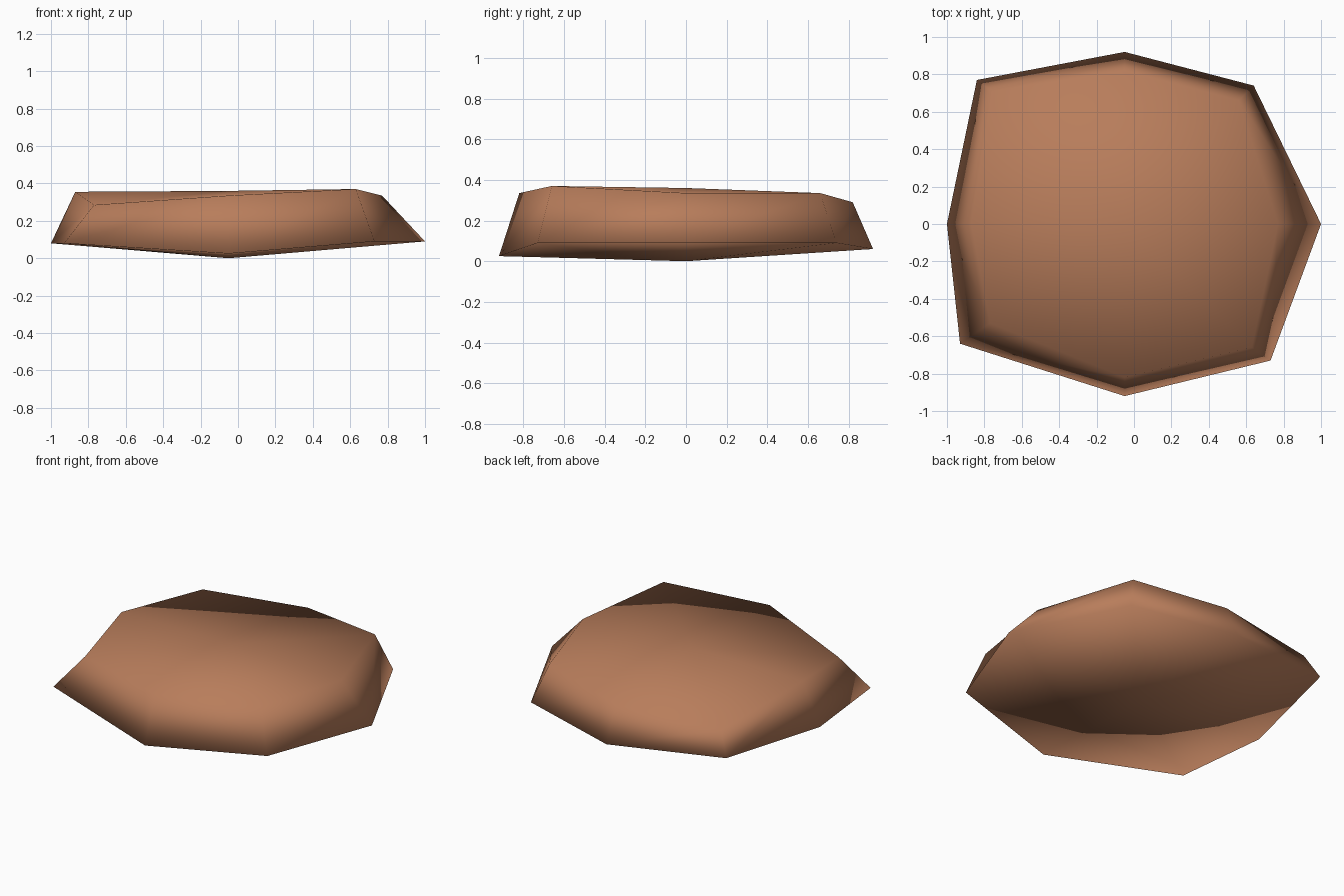
import bpy, bmesh

if "Cube" in bpy.data.objects:
    bpy.data.objects.remove(bpy.data.objects["Cube"])

# Bottom and top rims of the stone, counter-clockwise from +x
BOTTOM = [(1, 0, .09), (.64, .74, .09), (-.05, .92, .06), (-.84, .77, .12),
          (-1, 0, .08), (-.93, -.64, .08), (-.05, -.92, .025), (.73, -.73, .09)]
TOP = [(.77, 0, .335), (.56, .66, .335), (-.05, .82, .29), (-.76, .71, .266),
       (-.87, 0, .355), (-.77, -.53, .285), (-.05, -.82, .335), (.63, -.66, .37)]

# Clay-brown stone colour
mat = bpy.data.materials.new("brown_stone")
mat.diffuse_color = (.48, .205, .105, 1)
mat.use_nodes = True
mat.node_tree.nodes["Principled BSDF"].inputs["Base Color"].default_value = mat.diffuse_color

bm = bmesh.new()
low = [bm.verts.new(p) for p in BOTTOM]
high = [bm.verts.new(p) for p in TOP]
base = bm.verts.new((-.05, 0, 0))
peak = bm.verts.new((-.05, 0, .36))

# Sloped sides, with a shallow fan closing top and bottom
for i in range(8):
    j = (i + 1) % 8
    bm.faces.new((low[i], low[j], high[j], high[i]))
    bm.faces.new((high[i], high[j], peak))
    bm.faces.new((low[j], low[i], base))
for f in bm.faces:
    f.smooth = True
bm.normal_update()

mesh = bpy.data.meshes.new("flat_rock")
bm.to_mesh(mesh)
bm.free()
mesh.materials.append(mat)
rock = bpy.data.objects.new("flat_rock", mesh)
bpy.context.collection.objects.link(rock)
